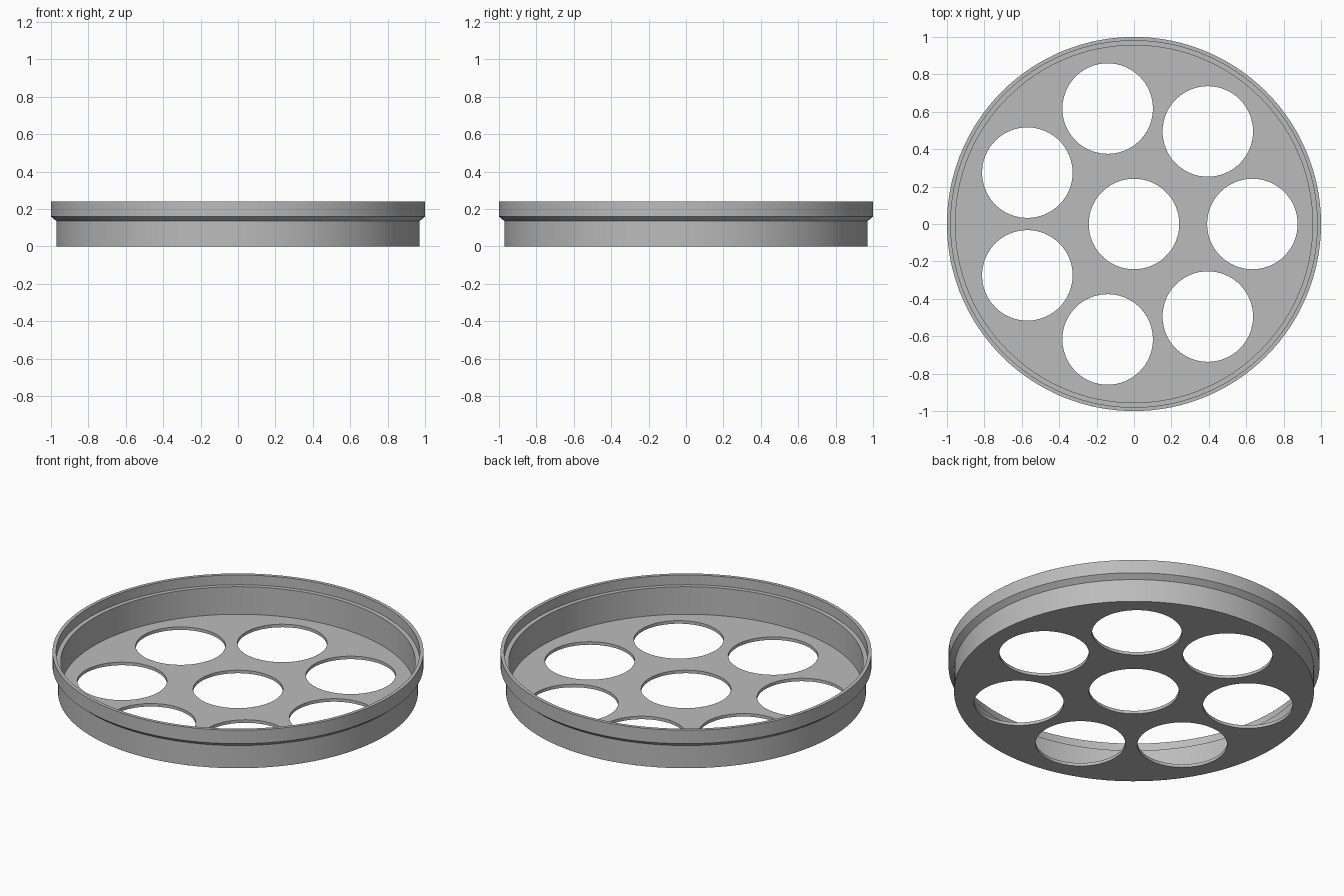
import bpy, bmesh, math
from mathutils import Matrix

old = bpy.data.objects.get("Cube")
if old:
    bpy.data.objects.remove(old, do_unlink=True)

SEGMENTS = 128
HOLE_RADIUS = 0.242
RING_RADIUS = 0.633
RING_HOLES = 7

# Single grey material
grey = bpy.data.materials.new("plain grey")
grey.use_nodes = True
colour = (0.5, 0.5, 0.5, 1)
grey.diffuse_color = colour
grey.node_tree.nodes["Principled BSDF"].inputs["Base Color"].default_value = colour


def add_object(name, bm):
    bmesh.ops.recalc_face_normals(bm, faces=bm.faces)
    mesh = bpy.data.meshes.new(name)
    bm.to_mesh(mesh)
    bm.free()
    mesh.materials.append(grey)
    obj = bpy.data.objects.new(name, mesh)
    bpy.context.collection.objects.link(obj)
    return obj


# Tray: floor, wall, flared lip and inner ledge as one closed revolved profile
profile = [(0, 0), (0.97, 0), (0.97, 0.135), (1, 0.16), (1, 0.24),
           (0.98, 0.24), (0.98, 0.182), (0.955, 0.182), (0.955, 0.018), (0, 0.018)]
bm = bmesh.new()
verts = [bm.verts.new((r, 0, z)) for r, z in profile]
edges = [bm.edges.new(pair) for pair in zip(verts, verts[1:])]
bmesh.ops.spin(bm, geom=verts + edges, cent=(0, 0, 0), axis=(0, 0, 1),
               angle=math.tau, steps=SEGMENTS, use_duplicate=False)
bmesh.ops.remove_doubles(bm, verts=bm.verts, dist=0.0001)
tray = add_object("perforated_tray", bm)

# Hole cutters: one in the middle and a ring around it
centres = [(0, 0)]
for i in range(RING_HOLES):
    a = math.tau * i / RING_HOLES
    centres.append((RING_RADIUS * math.cos(a), RING_RADIUS * math.sin(a)))
bm = bmesh.new()
for x, y in centres:
    bmesh.ops.create_cone(bm, cap_ends=True, segments=64, radius1=HOLE_RADIUS,
                          radius2=HOLE_RADIUS, depth=0.1,
                          matrix=Matrix.Translation((x, y, 0)))
cutter = add_object("hole_cutter", bm)
cutter.hide_render = True

# Cut the holes, then discard the cutter
bpy.context.view_layer.objects.active = tray
tray.select_set(True)
cut = tray.modifiers.new("holes", 'BOOLEAN')
cut.operation = 'DIFFERENCE'
cut.solver = 'EXACT'
cut.object = cutter
bpy.ops.object.modifier_apply(modifier=cut.name)
bpy.data.objects.remove(cutter, do_unlink=True)

bpy.ops.object.shade_smooth_by_angle(angle=math.radians(30))
